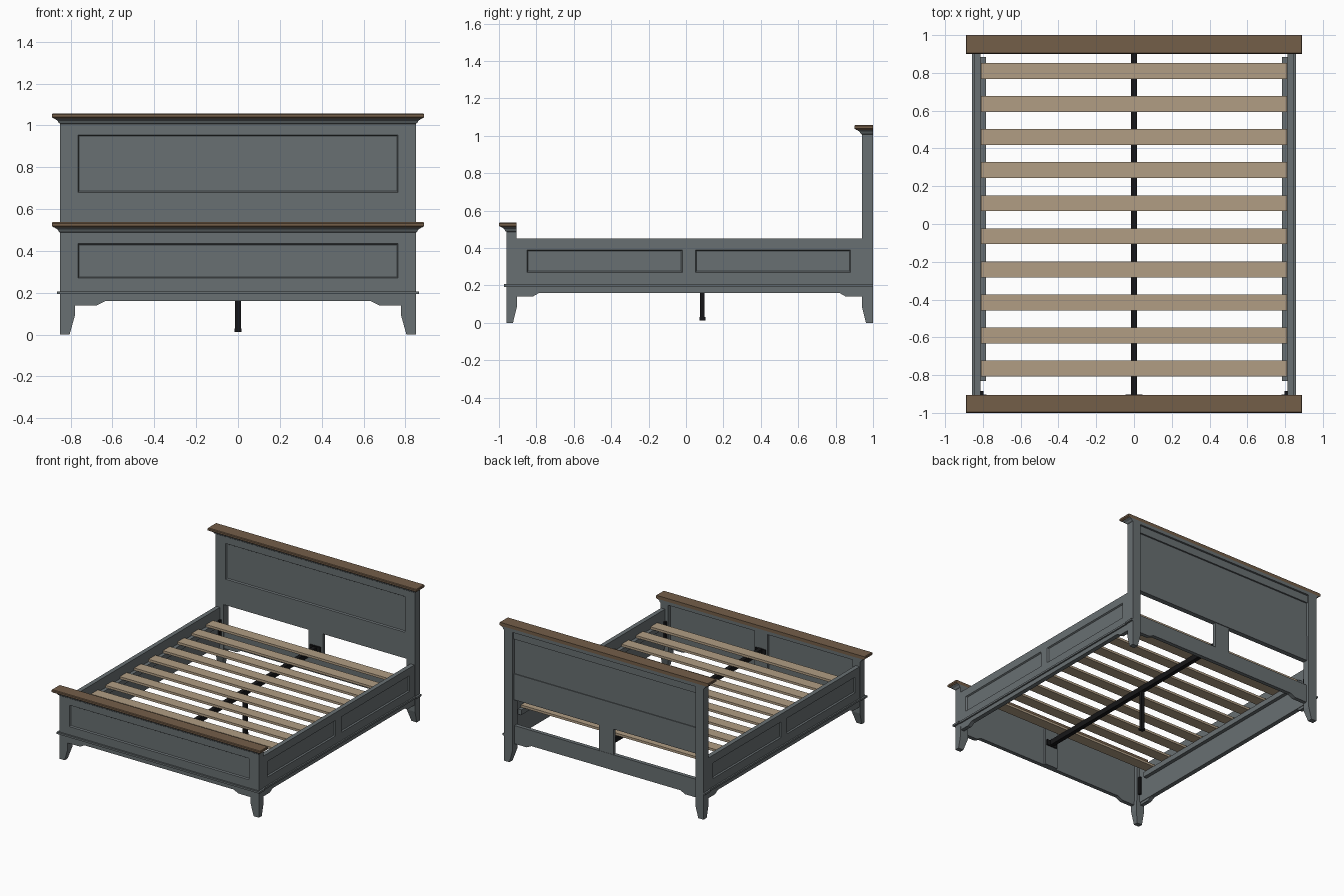
import bpy, bmesh

cube = bpy.data.objects.get("Cube")
if cube:
    bpy.data.objects.remove(cube, do_unlink=True)


def material(name, rgb):
    m = bpy.data.materials.new(name)
    m.use_nodes = True
    m.diffuse_color = (*rgb, 1)
    bsdf = m.node_tree.nodes["Principled BSDF"]
    bsdf.inputs["Base Color"].default_value = (*rgb, 1)
    bsdf.inputs["Roughness"].default_value = 0.7
    return m


GREY = material("slate grey paint", (0.14, 0.16, 0.168))
BROWN = material("brown wood", (0.175, 0.112, 0.066))
TAN = material("light slat wood", (0.44, 0.34, 0.23))
BLACK = material("black metal", (0.008, 0.008, 0.009))


def finish(name, bm, mat):
    bmesh.ops.recalc_face_normals(bm, faces=bm.faces)
    me = bpy.data.meshes.new(name)
    bm.to_mesh(me)
    bm.free()
    me.materials.append(mat)
    ob = bpy.data.objects.new(name, me)
    bpy.context.collection.objects.link(ob)
    return ob


def stack(name, rings, mat):
    """Solid through rectangles (z, x0, x1, y0, y1), bottom to top."""
    bm = bmesh.new()
    loops = [[bm.verts.new(p) for p in ((a, c, z), (b, c, z), (b, d, z), (a, d, z))]
             for z, a, b, c, d in rings]
    bm.faces.new(loops[0])
    bm.faces.new(loops[-1])
    for lo, hi in zip(loops, loops[1:]):
        for i in range(4):
            j = (i + 1) % 4
            bm.faces.new((lo[i], lo[j], hi[j], hi[i]))
    return finish(name, bm, mat)


def box(name, x0, x1, y0, y1, z0, z1, mat=GREY):
    return stack(name, [(z0, x0, x1, y0, y1), (z1, x0, x1, y0, y1)], mat)


def prism(name, profile, place, d0, d1, mat=GREY):
    """Extrude a (u, z) profile between two depths; place maps (u, depth, z) to the world."""
    bm = bmesh.new()
    a = [bm.verts.new(place(u, d0, z)) for u, z in profile]
    b = [bm.verts.new(place(u, d1, z)) for u, z in profile]
    bm.faces.new(a)
    bm.faces.new(b)
    for i in range(len(a)):
        j = (i + 1) % len(a)
        bm.faces.new((a[i], a[j], b[j], b[i]))
    return finish(name, bm, mat)


def panel_board(name, outer, hole, thick, place, slope=0.006, sink=0.01):
    """Board with a recessed panel with sloped edges; outer and hole are (u0, u1, z0, z1)."""
    bm = bmesh.new()

    def ring(r, d, s=0):
        u0, u1, z0, z1 = r[0] + s, r[1] - s, r[2] + s, r[3] - s
        return [bm.verts.new(place(u, d, z)) for u, z in ((u0, z0), (u1, z0), (u1, z1), (u0, z1))]

    loops = [ring(outer, thick), ring(outer, 0), ring(hole, 0), ring(hole, sink, slope)]
    bm.faces.new(loops[0])
    bm.faces.new(loops[-1])
    for lo, hi in zip(loops, loops[1:]):
        for i in range(4):
            j = (i + 1) % 4
            bm.faces.new((lo[i], lo[j], hi[j], hi[i]))
    return finish(name, bm, GREY)


def facing_front(y):
    return lambda u, d, z: (u, y + d, z)


def facing_side(s, x):
    return lambda u, d, z: (s * (x - d), u, z)


def cap(name, top, front, back):
    """Grey cove moulding under a bevelled wooden top, flush at the back."""
    def r(dz, o):
        return (top + dz, -0.85 - o, 0.85 + o, front - o, back)
    stack(name + "_cove", [r(-0.05, 0), r(-0.045, 0.007), r(-0.035, 0.012), r(-0.025, 0.028)], GREY)
    stack(name + "_top", [r(-0.025, 0.03), r(-0.018, 0.04), r(-0.005, 0.04), r(0, 0.036)], BROWN)


def bracket(name, u0, u1, u2, place, thick):
    prism(name, [(u0, 0.165), (u0, 0.14), (u1, 0.14), (u2, 0.16), (u2, 0.165)], place, 0, thick)


# Footboard
panel_board("footboard", (-0.85, 0.85, 0.16, 0.495), (-0.765, 0.765, 0.27, 0.435),
            0.03, facing_front(-0.96))
box("footboard_center_stile", -0.055, 0.055, -0.93, -0.912, 0.16, 0.49)
box("footboard_bead", -0.865, 0.865, -0.973, -0.955, 0.193, 0.207)
cap("footboard_cap", 0.537, -0.96, -0.905)

# Headboard
panel_board("headboard", (-0.78, 0.78, 0.48, 1.01), (-0.765, 0.765, 0.68, 0.955),
            0.033, facing_front(0.94))
box("headboard_back_top_rail", -0.78, 0.78, 0.973, 0.985, 0.95, 1.01)
box("headboard_back_low_rail", -0.78, 0.78, 0.973, 0.979, 0.48, 0.68)
box("headboard_bottom_rail", -0.78, 0.78, 0.945, 0.975, 0.16, 0.28)
box("headboard_center_stile", -0.062, 0.062, 0.945, 0.973, 0.28, 0.48)
cap("headboard_cap", 1.057, 0.94, 1.0)

for s, side in ((1, "left"), (-1, "right")):
    def sx(a, b):
        return tuple(sorted((s * a, s * b)))

    # Posts and tapered legs
    box(f"foot_post_{side}", *sx(0.785, 0.85), -0.93, -0.905, 0.16, 0.49)
    box(f"head_post_{side}", *sx(0.78, 0.85), 0.94, 1.0, 0.16, 1.01)
    stack(f"foot_leg_{side}", [(0, *sx(0.805, 0.85), -0.96, -0.925),
                               (0.09, *sx(0.78, 0.85), -0.96, -0.903),
                               (0.165, *sx(0.78, 0.85), -0.96, -0.903)], GREY)
    stack(f"head_leg_{side}", [(0, *sx(0.805, 0.85), 0.962, 1.0),
                               (0.09, *sx(0.78, 0.85), 0.94, 1.0),
                               (0.165, *sx(0.78, 0.85), 0.94, 1.0)], GREY)

    # Corner brackets beside the legs
    bracket(f"foot_bracket_{side}", s * 0.78, s * 0.675, s * 0.635, facing_front(-0.96), 0.03)
    bracket(f"head_bracket_{side}", s * 0.78, s * 0.675, s * 0.635, facing_front(0.945), 0.03)
    bracket(f"rail_front_bracket_{side}", -0.905, -0.82, -0.785, facing_side(s, 0.846), 0.03)
    bracket(f"rail_back_bracket_{side}", 0.942, 0.855, 0.82, facing_side(s, 0.846), 0.03)

    # Side rail in two panelled halves
    panel_board(f"rail_front_half_{side}", (-0.905, 0.015, 0.16, 0.45),
                (-0.85, -0.02, 0.27, 0.39), 0.034, facing_side(s, 0.846))
    panel_board(f"rail_back_half_{side}", (0.015, 0.94, 0.16, 0.45),
                (0.05, 0.88, 0.27, 0.39), 0.034, facing_side(s, 0.846))
    box(f"rail_bead_{side}", *sx(0.84, 0.857), -0.905, 0.94, 0.193, 0.207)
    box(f"foot_post_bead_{side}", *sx(0.845, 0.865), -0.96, -0.905, 0.193, 0.207)
    box(f"head_post_bead_{side}", *sx(0.845, 0.865), 0.935, 1.0, 0.193, 0.207)

    # Slat ledge and metal corner fittings
    box(f"slat_ledge_{side}", *sx(0.784, 0.815), -0.83, 0.885, 0.325, 0.365)
    box(f"foot_fitting_{side}", *sx(0.797, 0.813), -0.905, -0.885, 0.22, 0.36, BLACK)
    box(f"head_fitting_{side}", *sx(0.797, 0.813), 0.915, 0.94, 0.22, 0.36, BLACK)

# Slats
for i in range(10):
    y = -0.765 + i * 0.175
    box(f"slat_{i + 1}", -0.81, 0.81, y - 0.042, y + 0.042, 0.366, 0.384, TAN)

# Center support beam, its end plates and leg
box("center_beam", -0.016, 0.016, -0.91, 0.935, 0.325, 0.365, BLACK)
box("beam_foot_plate", -0.045, 0.045, -0.913, -0.903, 0.318, 0.362, BLACK)
box("beam_head_plate", -0.045, 0.045, 0.933, 0.945, 0.328, 0.372, BLACK)
box("center_leg", -0.014, 0.014, 0.075, 0.1, 0.025, 0.33, BLACK)
box("center_leg_foot", -0.017, 0.017, 0.072, 0.103, 0.012, 0.03, BLACK)
